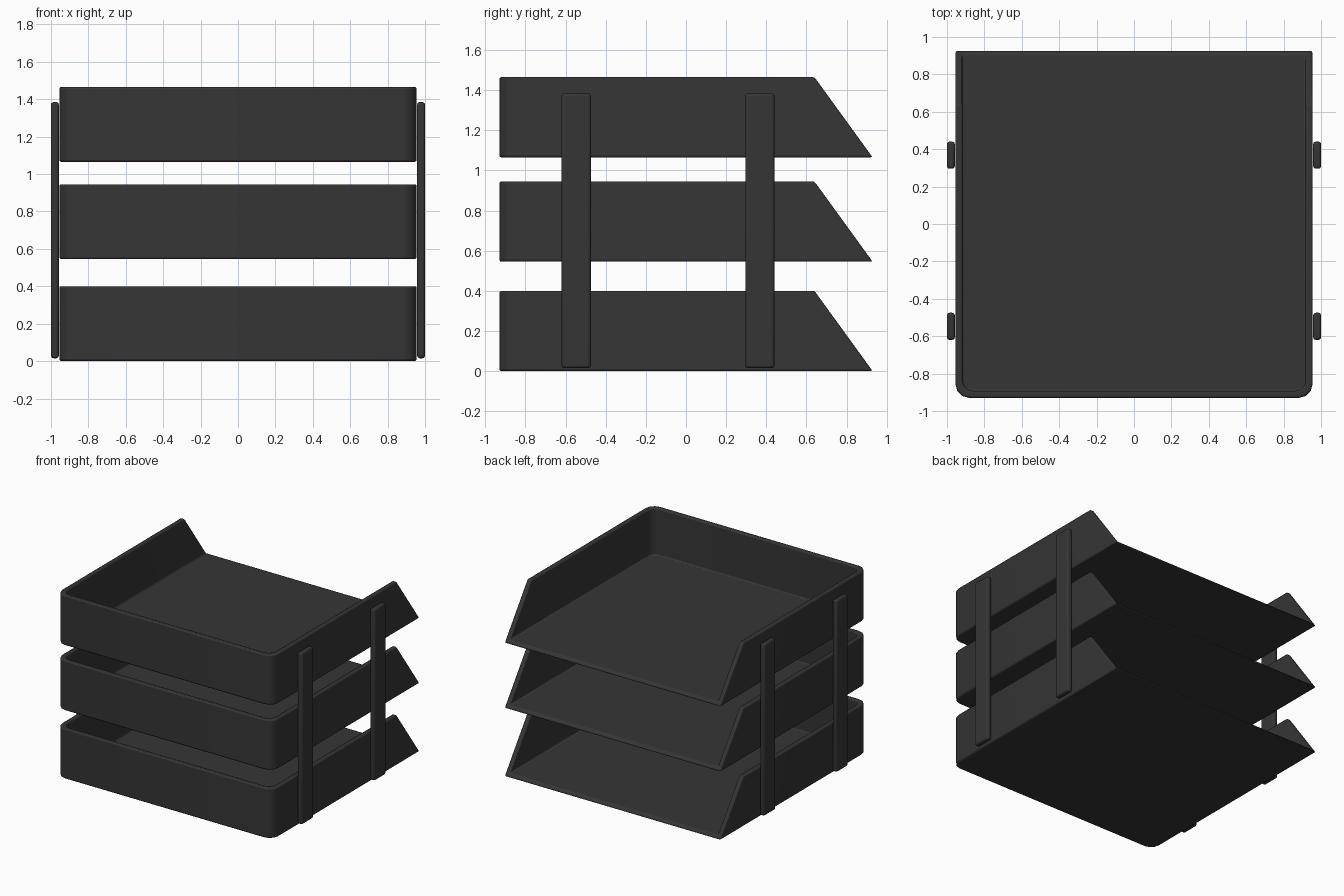
import bpy, bmesh, math

if "Cube" in bpy.data.objects:
    bpy.data.objects.remove(bpy.data.objects["Cube"])

mat = bpy.data.materials.new("charcoal plastic")
mat.diffuse_color = (0.036, 0.036, 0.036, 1)
mat.use_nodes = True
mat.node_tree.nodes["Principled BSDF"].inputs["Base Color"].default_value = mat.diffuse_color

W, D, H = 0.955, 0.93, 0.40      # tray half width, half depth, height
WALL, FLOOR, R = 0.037, 0.025, 0.075
SLANT = 0.29                     # how far the open end leans back


def finish(bm, name, bevel, segments):
    bmesh.ops.recalc_face_normals(bm, faces=bm.faces)
    me = bpy.data.meshes.new(name)
    bm.to_mesh(me)
    bm.free()
    me.materials.append(mat)
    ob = bpy.data.objects.new(name, me)
    bpy.context.collection.objects.link(ob)
    mod = ob.modifiers.new("soft edges", 'BEVEL')
    mod.width, mod.segments = bevel, segments
    mod.limit_method, mod.angle_limit = 'ANGLE', math.radians(40)
    bpy.ops.object.select_all(action='DESELECT')
    ob.select_set(True)
    bpy.context.view_layer.objects.active = ob
    bpy.ops.object.shade_smooth_by_angle(angle=math.radians(35))


def u_outline(bm, inset, z, z0):
    """U-shaped loop: two sides, rounded corners and a closed wall at -y."""
    w, d, r = W - inset, D - inset, R - inset * 0.4
    half = [(w, D - SLANT * z / H)]
    for i in range(4):
        a = math.radians(30 * i)
        half.append((w - r + r * math.cos(a), -d + r - r * math.sin(a)))
    pts = half + [(-x, y) for x, y in reversed(half)]
    return [bm.verts.new((x, y, z0 + z)) for x, y in pts]


def tray(name, z0):
    bm = bmesh.new()
    loops = [u_outline(bm, 0, 0, z0), u_outline(bm, 0, H, z0),
             u_outline(bm, WALL, H, z0), u_outline(bm, WALL, FLOOR, z0)]
    for a, b in zip(loops, loops[1:]):
        for i in range(len(a) - 1):
            bm.faces.new((a[i], a[i + 1], b[i + 1], b[i]))
    bm.faces.new(loops[0])           # underside
    bm.faces.new(loops[3])           # paper floor
    # slanted open end
    bm.faces.new([l[0] for l in loops] + [l[-1] for l in reversed(loops)])
    finish(bm, name, 0.01, 2)


def post(name, side, y):
    bm = bmesh.new()
    bmesh.ops.create_cube(bm, size=1)
    for v in bm.verts:
        v.co = (side * 0.979 + v.co.x * 0.042, y + v.co.y * 0.145, 0.70 + v.co.z * 1.37)
    finish(bm, name, 0.014, 3)


# stacked trays
for label, z in (("bottom", 0.0), ("middle", 0.545), ("top", 1.065)):
    tray(label + "_tray", z)

# upright side posts joining the trays
for side, s in (("left", -1), ("right", 1)):
    for end, y in (("front", -0.547), ("rear", 0.368)):
        post(f"{side}_{end}_post", s, y)
